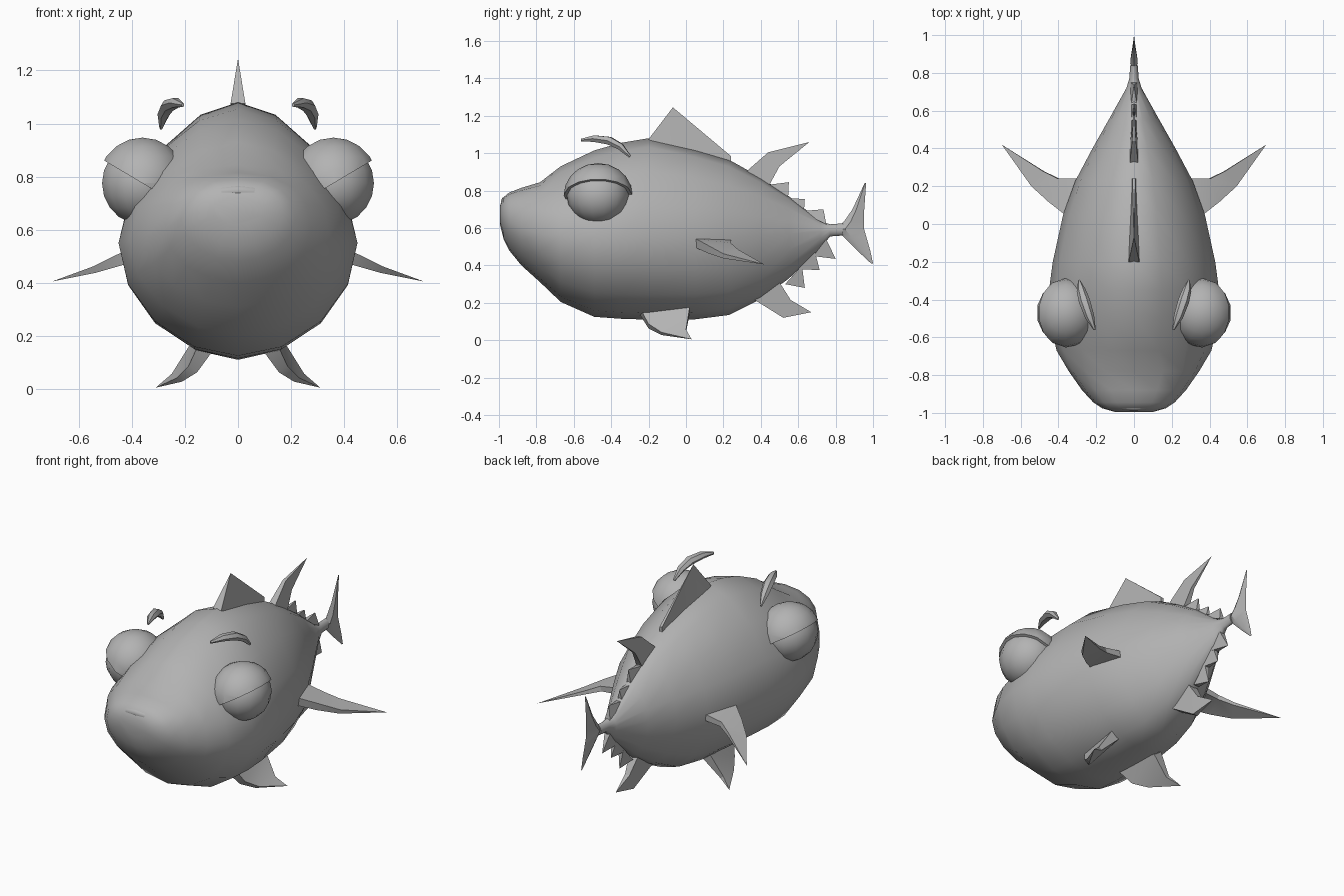
import bpy, bmesh, math
from mathutils import Vector

if "Cube" in bpy.data.objects:
    bpy.data.objects.remove(bpy.data.objects["Cube"])

grey = bpy.data.materials.new("plain_grey")
grey.diffuse_color = (0.45, 0.45, 0.45, 1)
grey.use_nodes = True
grey.node_tree.nodes["Principled BSDF"].inputs["Base Color"].default_value = grey.diffuse_color


def finish(bm, name, angle=30):
    bmesh.ops.recalc_face_normals(bm, faces=bm.faces)
    me = bpy.data.meshes.new(name)
    bm.to_mesh(me)
    bm.free()
    ob = bpy.data.objects.new(name, me)
    bpy.context.collection.objects.link(ob)
    me.materials.append(grey)
    bpy.ops.object.select_all(action='DESELECT')
    ob.select_set(True)
    bpy.context.view_layer.objects.active = ob
    bpy.ops.object.shade_smooth_by_angle(angle=math.radians(angle))
    return ob


def loft(rings, name, angle=60):
    """Skin a list of rings of equal length and cap both ends."""
    bm = bmesh.new()
    vs = [[bm.verts.new(p) for p in r] for r in rings]
    n = len(vs[0])
    for a, b in zip(vs, vs[1:]):
        for i in range(n):
            j = (i + 1) % n
            bm.faces.new((a[i], a[j], b[j], b[i]))
    bm.faces.new(vs[0])
    bm.faces.new(vs[-1])
    return finish(bm, name, angle)


def fin(name, outline, thick, normal=(1, 0, 0), side=1):
    """Blade from an outline; thick is the half thickness at each corner (0 = sharp)."""
    n = Vector(normal).normalized()
    bm = bmesh.new()
    a, b = [], []
    for p, t in zip(outline, thick):
        p = Vector(p) if len(p) == 3 else Vector((0, *p))
        for row, s in ((a, 1), (b, -1)):
            q = p + n * t * s
            row.append(bm.verts.new((q.x * side, q.y, q.z)))
    k = len(a)
    fa, fb = bm.faces.new(a), bm.faces.new(b[::-1])
    for i in range(k):
        j = (i + 1) % k
        bm.faces.new((a[j], a[i], b[i], b[j]))
    bmesh.ops.triangulate(bm, faces=[fa, fb])
    bmesh.ops.remove_doubles(bm, verts=bm.verts, dist=0.0005)
    return finish(bm, name, 25)


# Body: y, half width, top, bottom, height of the widest point
sections = [(-0.995, 0.10, 0.72, 0.62, 0.67), (-0.975, 0.17, 0.765, 0.54, 0.66),
            (-0.945, 0.215, 0.79, 0.48, 0.64), (-0.88, 0.275, 0.815, 0.40, 0.60),
            (-0.78, 0.345, 0.845, 0.31, 0.57), (-0.67, 0.41, 0.93, 0.205, 0.56),
            (-0.49, 0.45, 1.015, 0.125, 0.55), (-0.35, 0.45, 1.055, 0.115, 0.55),
            (-0.20, 0.43, 1.08, 0.11, 0.55), (0.05, 0.375, 1.02, 0.112, 0.55),
            (0.23, 0.31, 0.965, 0.135, 0.55), (0.40, 0.22, 0.87, 0.22, 0.56),
            (0.55, 0.135, 0.77, 0.33, 0.57), (0.72, 0.04, 0.635, 0.49, 0.58),
            (0.77, 0.025, 0.62, 0.555, 0.59), (0.84, 0.02, 0.625, 0.56, 0.59)]


def body_ring(y, w, top, bot, zc):
    ring = []
    for i in range(16):
        c, s = math.cos(math.tau * i / 16), math.sin(math.tau * i / 16)
        e = 2 / 1.72 if s > 0 else 2 / 1.9
        if y < -0.7 and s > 0:
            e = 0.85
        h = top - zc if s > 0 else zc - bot
        ring.append((w * math.copysign(abs(c) ** e, c), y,
                     zc + h * math.copysign(abs(s) ** e, s)))
    return ring


loft([body_ring(*s) for s in sections], "body")


def tube(path, name, sides=6):
    """Tapered tube along points (x, y, z, half width, half height) running in one direction."""
    rings = []
    for i, p in enumerate(path):
        a, b = path[max(i - 1, 0)], path[min(i + 1, len(path) - 1)]
        t = (Vector(b[:3]) - Vector(a[:3])).normalized()
        u = t.cross(Vector((0, 0, 1))).normalized()
        v = u.cross(t)
        rings.append([Vector(p[:3]) + u * p[3] * math.cos(math.tau * k / sides)
                      + v * p[4] * math.sin(math.tau * k / sides) for k in range(sides)])
    return loft(rings, name, 50)


# Arched upper lip
lip = []
for i in range(9):
    f = i / 4 - 1
    lip.append((0.22 * f, -0.965 + 0.05 * f * f, 0.745 - 0.06 * f * f,
                0.024 * (1 - 0.7 * f * f), 0.024 * (1 - 0.7 * f * f)))
tube(lip, "upper_lip", 8)

# Eyes, eyelids and eyebrows
for side, tag in ((1, "left"), (-1, "right")):
    centre = Vector((side * 0.36, -0.47, 0.775))
    for part, r in (("eye", 0.156), ("eyelid", 0.172)):
        bm = bmesh.new()
        bmesh.ops.create_uvsphere(bm, u_segments=14, v_segments=10, radius=r)
        for v in bm.verts:
            v.co = Vector((v.co.x, v.co.y * 1.07, v.co.z)) + centre
        if part == "eyelid":
            # keep the half above a plane sloping up towards the outside
            cut = bmesh.ops.bisect_plane(bm, geom=bm.verts[:] + bm.edges[:] + bm.faces[:],
                                         plane_co=centre, plane_no=(-side * 0.51, 0, 0.86),
                                         clear_inner=True)
            bmesh.ops.edgeloop_fill(bm, edges=[e for e in cut["geom_cut"]
                                               if isinstance(e, bmesh.types.BMEdge)])
        finish(bm, f"{tag}_{part}", 45)
    brow = [(0.208, -0.56, 1.07, 0.006, 0.008), (0.235, -0.49, 1.078, 0.025, 0.02),
            (0.262, -0.41, 1.067, 0.03, 0.024), (0.28, -0.35, 1.035, 0.024, 0.02),
            (0.29, -0.30, 0.982, 0.006, 0.008)]
    tube([(side * x, y, z, a, b) for x, y, z, a, b in brow], f"{tag}_eyebrow")

    # Paired fins
    fin(f"{tag}_pectoral_fin",
        [(0.36, 0.05, 0.52), (0.45, 0.12, 0.485), (0.54, 0.20, 0.45), (0.70, 0.42, 0.405),
         (0.48, 0.28, 0.475), (0.40, 0.24, 0.505), (0.28, 0.24, 0.52)],
        [0.025, 0.022, 0.013, 0, 0.01, 0.015, 0.02], (0.3, 0, 1), side)
    fin(f"{tag}_pelvic_fin",
        [(0.12, -0.25, 0.16), (0.17, -0.20, 0.075), (0.22, -0.13, 0.035),
         (0.31, 0.03, 0.005), (0.24, 0.0, 0.05), (0.15, 0.02, 0.16)],
        [0.03, 0.02, 0.012, 0, 0.012, 0.03], (0.8, 0, 0.6), side)

# Fins along the middle
fin("front_dorsal_fin", [(-0.2, 1.075), (-0.07, 1.245), (0.24, 0.985), (0.24, 0.93), (-0.1, 1.0)],
    [0.028, 0, 0.008, 0.012, 0.03])
fin("rear_dorsal_fin", [(0.32, 0.90), (0.44, 1.005), (0.66, 1.06), (0.50, 0.93), (0.44, 0.82)],
    [0.022, 0.01, 0, 0.01, 0.02])
fin("anal_fin", [(0.36, 0.22), (0.52, 0.12), (0.67, 0.15), (0.56, 0.215), (0.50, 0.31)],
    [0.035, 0.015, 0, 0.015, 0.03])
finlets = [("upper", [(0.43, 0.83), (0.55, 0.845), (0.545, 0.74)]),
           ("upper", [(0.53, 0.76), (0.635, 0.755), (0.63, 0.68)]),
           ("upper", [(0.61, 0.69), (0.735, 0.70), (0.75, 0.62)]),
           ("lower", [(0.53, 0.30), (0.635, 0.28), (0.62, 0.40)]),
           ("lower", [(0.60, 0.38), (0.715, 0.375), (0.69, 0.47)]),
           ("lower", [(0.68, 0.45), (0.80, 0.435), (0.75, 0.54)])]
for i, (row, pts) in enumerate(finlets):
    fin(f"{row}_finlet_{i % 3 + 1}", pts, [0.018, 0, 0.018])

# Tail fin: blade sections from the lower tip to the upper tip (z, front y, back y, half width)
blade = [(0.41, 0.99, 1.0, 0.001), (0.48, 0.915, 0.985, 0.008), (0.55, 0.845, 0.965, 0.017),
         (0.595, 0.80, 0.952, 0.02), (0.635, 0.845, 0.952, 0.017), (0.70, 0.89, 0.953, 0.011),
         (0.84, 0.955, 0.963, 0.001)]
loft([[(0, f, z), (w, (f * 2 + b) / 3, z), (0, b, z), (-w, (f * 2 + b) / 3, z)]
      for z, f, b, w in blade], "tail_fin", 40)
